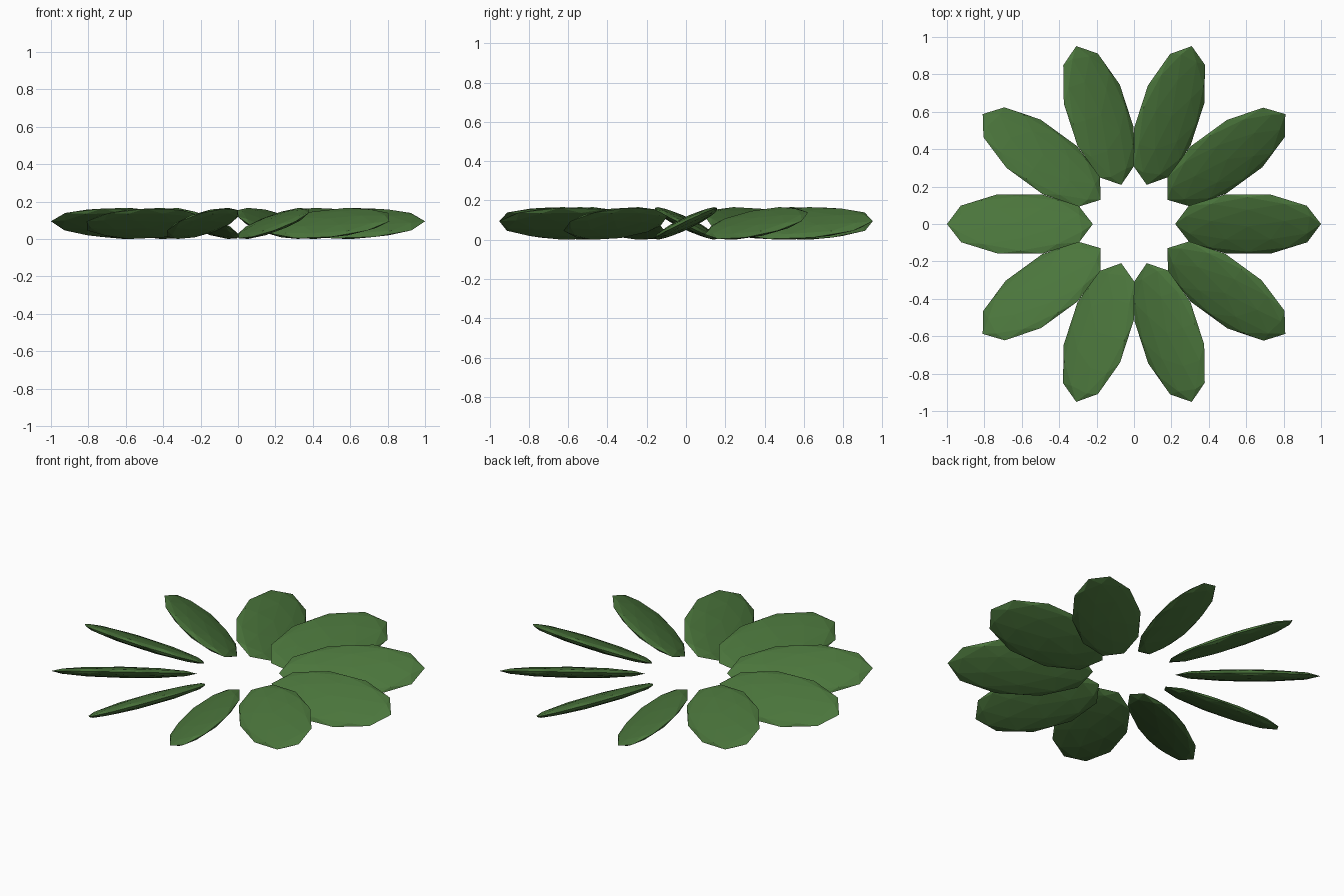
import bpy
import bmesh
from math import radians, tau
from mathutils import Matrix

cube = bpy.data.objects.get("Cube")
if cube:
    bpy.data.objects.remove(cube, do_unlink=True)

LEAF_COUNT = 10
HALF_LENGTH, HALF_WIDTH, HALF_THICKNESS = 0.39, 0.184, 0.03
RING_RADIUS = 0.61
CENTRE_HEIGHT = 0.083

# Leaf colour
green = bpy.data.materials.new("leaf_green")
green.use_nodes = True
colour = (0.07, 0.18, 0.045, 1)
green.diffuse_color = colour
bsdf = next(n for n in green.node_tree.nodes if n.type == "BSDF_PRINCIPLED")
bsdf.inputs["Base Color"].default_value = colour

# One low-poly leaf: flattened sphere, long along x, banked and tipped up a little
mesh = bpy.data.meshes.new("leaf")
bm = bmesh.new()
bmesh.ops.create_icosphere(bm, subdivisions=2, radius=1)
shape = (Matrix.Translation((RING_RADIUS, 0, CENTRE_HEIGHT))
         @ Matrix.Rotation(radians(-1.7), 4, "Y")
         @ Matrix.Rotation(radians(25.5), 4, "X")
         @ Matrix.Diagonal((HALF_LENGTH, HALF_WIDTH, HALF_THICKNESS, 1))
         @ Matrix.Rotation(radians(90), 4, "Z"))
bm.transform(shape)
bm.to_mesh(mesh)
bm.free()
mesh.materials.append(green)

# Ring of leaves
for i in range(LEAF_COUNT):
    leaf = bpy.data.objects.new(f"leaf_{i + 1}", mesh)
    leaf.rotation_euler.z = tau * i / LEAF_COUNT
    bpy.context.collection.objects.link(leaf)
